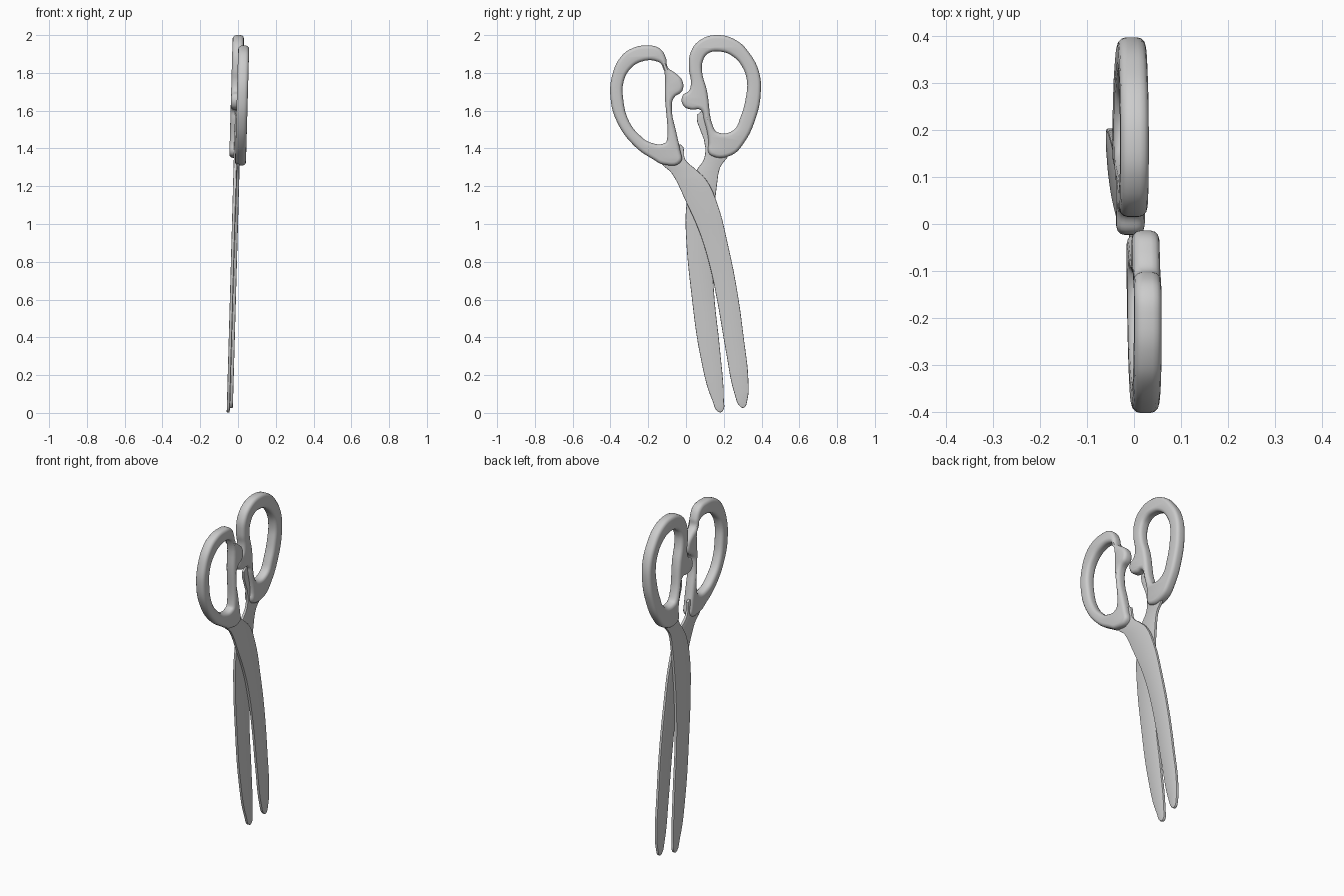
import bpy, bmesh
from mathutils import Matrix

SLOPE = 0.028  # the whole tool leans slightly towards +x with height


def plate(name, loops, x0, half, bevel, res, angle):
    """Rounded plate from smooth closed (y, z) outlines; later loops are holes."""
    cu = bpy.data.curves.new(name, 'CURVE')
    cu.dimensions = '2D'
    cu.fill_mode = 'BOTH'
    cu.resolution_u = 5
    cu.extrude = half - bevel
    cu.bevel_depth = bevel
    cu.bevel_resolution = res
    cu.offset = -bevel
    for pts in loops:
        sp = cu.splines.new('BEZIER')
        sp.bezier_points.add(len(pts) - 1)
        sp.use_cyclic_u = True
        for bp, (y, z) in zip(sp.bezier_points, pts):
            bp.co = (y, z, 0)
            bp.handle_left_type = bp.handle_right_type = 'AUTO'
    tmp = bpy.data.objects.new(name + "_curve", cu)
    bpy.context.collection.objects.link(tmp)
    dg = bpy.context.evaluated_depsgraph_get()
    me = bpy.data.meshes.new_from_object(tmp.evaluated_get(dg))
    bpy.data.objects.remove(tmp)
    # outline plane (y, z) with thickness along x, sheared by the lean
    me.transform(Matrix(((0, SLOPE, 1, x0), (1, 0, 0, 0), (0, 1, 0, 0), (0, 0, 0, 1))))
    bm = bmesh.new()
    bm.from_mesh(me)
    bmesh.ops.remove_doubles(bm, verts=bm.verts, dist=1e-5)
    bmesh.ops.recalc_face_normals(bm, faces=bm.faces)
    bm.to_mesh(me)
    bm.free()
    me.name = name
    ob = bpy.data.objects.new(name, me)
    bpy.context.collection.objects.link(ob)
    bpy.ops.object.select_all(action='DESELECT')
    ob.select_set(True)
    bpy.context.view_layer.objects.active = ob
    bpy.ops.object.shade_smooth_by_angle(angle=angle)
    return ob


# left finger loop with its rounded stop
left_outer = [(-.028, 1.328), (-.12, 1.315), (-.17, 1.34), (-.27, 1.41), (-.365, 1.54),
              (-.40, 1.67), (-.39, 1.79), (-.345, 1.885), (-.285, 1.93), (-.205, 1.945),
              (-.14, 1.93), (-.105, 1.875), (-.097, 1.83), (-.058, 1.80), (-.02, 1.76),
              (-.02, 1.705), (-.063, 1.67), (-.075, 1.63), (-.048, 1.47), (-.032, 1.395)]
left_hole = [(-.127, 1.84), (-.152, 1.86), (-.235, 1.86), (-.296, 1.82), (-.33, 1.755),
             (-.333, 1.665), (-.30, 1.54), (-.243, 1.468), (-.19, 1.432), (-.11, 1.43),
             (-.10, 1.45), (-.111, 1.66)]
plate("left_handle", [left_outer, left_hole], -.024, .029, .019, 2, 0.7)

# right finger loop with its rounded stop
right_outer = [(.117, 1.385), (.138, 1.36), (.24, 1.364), (.307, 1.43), (.37, 1.563),
               (.395, 1.685), (.386, 1.807), (.333, 1.908), (.27, 1.97), (.175, 2.0),
               (.08, 1.977), (.026, 1.913), (.016, 1.818), (.026, 1.75), (.016, 1.706),
               (-.018, 1.68), (-.014, 1.627), (.026, 1.606), (.078, 1.603), (.095, 1.553),
               (.12, 1.43)]
right_hole = [(.09, 1.865), (.116, 1.902), (.18, 1.913), (.249, 1.887), (.30, 1.828),
              (.323, 1.754), (.317, 1.67), (.29, 1.57), (.25, 1.496), (.168, 1.485),
              (.146, 1.51), (.11, 1.71), (.085, 1.807)]
plate("right_handle", [right_outer, right_hole], -.054, .030, .019, 2, 0.7)

# front blade: from the left handle down to the right tip
front = [(-.13, 1.335), (-.074, 1.267), (0, 1.118), (.07, .96), (.12, .80), (.164, .60),
         (.21, .334), (.26, .09), (.284, .036), (.305, .027), (.325, .07), (.33, .175),
         (.307, .387), (.27, .652), (.222, .89), (.164, 1.113), (.106, 1.235),
         (.053, 1.288), (-.003, 1.34), (-.028, 1.42), (-.06, 1.40)]
plate("front_blade", [front], -.036, .008, .004, 1, 0.5)

# rear blade: from the right handle down to the left tip, tang running up the grip
rear = [(.222, 1.38), (.18, 1.298), (.164, 1.208), (.153, 1.10), (.142, .85), (.148, .64),
        (.18, .334), (.20, .07), (.196, .012), (.178, .003), (.138, .07), (.08, .28),
        (.026, .652), (0, .943), (0, 1.075), (.025, 1.22), (.058, 1.288), (.093, 1.34),
        (.103, 1.40), (.083, 1.60), (.11, 1.56), (.14, 1.43)]
plate("rear_blade", [rear], -.052, .008, .004, 1, 0.5)
